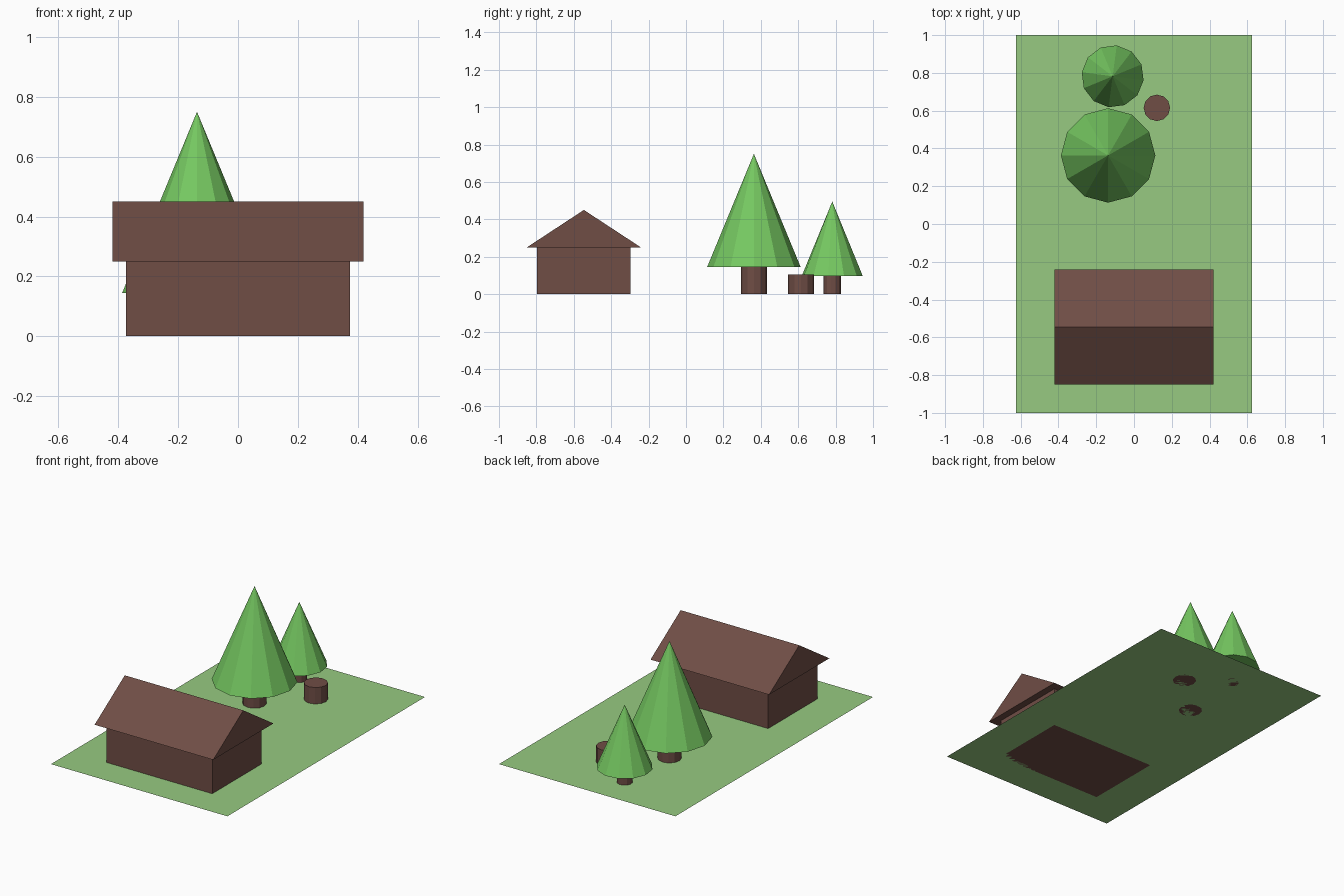
import bpy, bmesh
from math import radians
from mathutils import Matrix

if "Cube" in bpy.data.objects:
    bpy.data.objects.remove(bpy.data.objects["Cube"])


def material(name, rgb):
    m = bpy.data.materials.new(name)
    m.diffuse_color = (*rgb, 1)
    m.use_nodes = True
    m.node_tree.nodes["Principled BSDF"].inputs["Base Color"].default_value = m.diffuse_color
    return m


GRASS = material("grass", (0.31, 0.59, 0.22))
WOOD = material("wood", (0.16, 0.075, 0.06))
LEAF = material("leaf", (0.18, 0.58, 0.12))


def finish(name, bm, mat):
    bmesh.ops.recalc_face_normals(bm, faces=bm.faces)
    me = bpy.data.meshes.new(name)
    bm.to_mesh(me)
    bm.free()
    me.materials.append(mat)
    ob = bpy.data.objects.new(name, me)
    bpy.context.collection.objects.link(ob)
    return ob


def cone(name, x, y, z0, z1, r0, r1, mat, turn=0):
    bm = bmesh.new()
    place = Matrix.Translation((x, y, (z0 + z1) / 2)) @ Matrix.Rotation(radians(turn), 4, 'Z')
    bmesh.ops.create_cone(bm, cap_ends=True, segments=12, radius1=r0, radius2=r1,
                          depth=z1 - z0, matrix=place)
    bmesh.ops.remove_doubles(bm, verts=bm.verts, dist=1e-5)
    return finish(name, bm, mat)


def prism(name, profile, half_x, mat):
    # (y, z) profile extruded along x
    bm = bmesh.new()
    face = bm.faces.new([bm.verts.new((-half_x, y, z)) for y, z in profile])
    new = bmesh.ops.extrude_face_region(bm, geom=[face], use_keep_orig=True)["geom"]
    bmesh.ops.translate(bm, vec=(2 * half_x, 0, 0),
                        verts=[v for v in new if isinstance(v, bmesh.types.BMVert)])
    return finish(name, bm, mat)


def tree(name, x, y, s, turn):
    cone(name + "_trunk", x, y, 0, 0.145 * s, 0.07 * s, 0.07 * s, WOOD, turn)
    cone(name + "_foliage", x, y, 0.145 * s, 0.75 * s, 0.25 * s, 0, LEAF, turn)


# Lawn
bm = bmesh.new()
bmesh.ops.create_grid(bm, x_segments=1, y_segments=1, size=1,
                      matrix=Matrix.Diagonal((0.625, 1, 1, 1)))
finish("lawn", bm, GRASS)

# Cabin
c = -0.546
prism("cabin_walls", [(c - 0.25, 0), (c + 0.25, 0), (c + 0.25, 0.25), (c - 0.25, 0.25)], 0.375, WOOD)
prism("cabin_roof", [(c - 0.305, 0.25), (c + 0.305, 0.25), (c, 0.45)], 0.42, WOOD)

# Trees and stump
tree("large_tree", -0.137, 0.363, 1, 0)
tree("small_tree", -0.113, 0.782, 0.66, -7.5)
cone("stump", 0.121, 0.615, 0, 0.105, 0.07, 0.07, WOOD)
